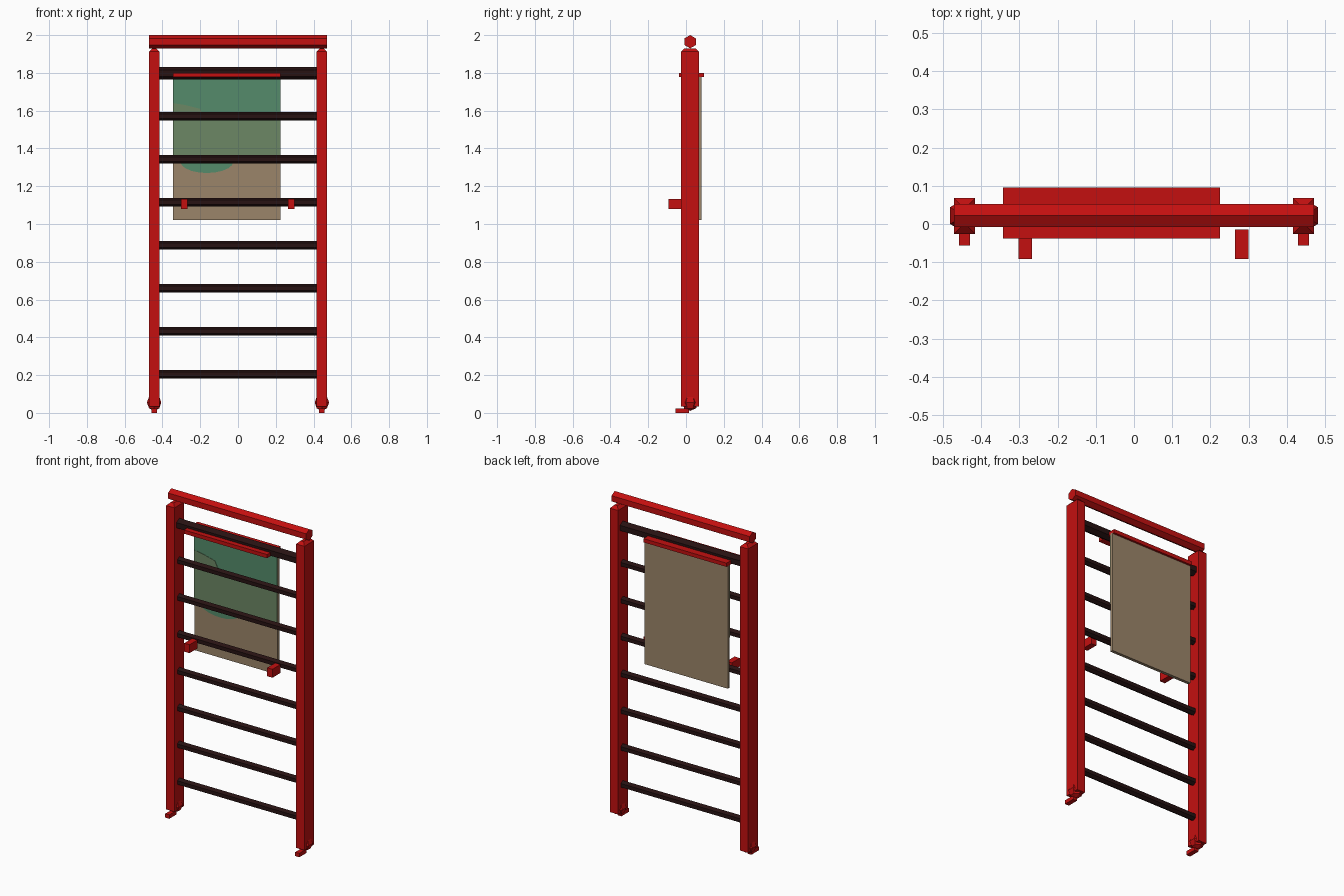
import bpy, bmesh, math
from mathutils import Matrix, Vector

cube = bpy.data.objects.get("Cube")
if cube:
    bpy.data.objects.remove(cube, do_unlink=True)


def material(name, rgb):
    m = bpy.data.materials.new(name)
    m.use_nodes = True
    m.diffuse_color = (*rgb, 1)
    m.node_tree.nodes["Principled BSDF"].inputs["Base Color"].default_value = (*rgb, 1)
    return m


RED = material("frame red", (0.55, 0.005, 0.005))
DARK = material("dark rung", (0.02, 0.006, 0.006))
BEIGE = material("sand beige", (0.33, 0.235, 0.143))
GREEN = material("sea green", (0.09, 0.26, 0.145))
OLIVE = material("moss green", (0.15, 0.245, 0.13))
MID_Y = 0.022


def finish(name, bm, mat):
    bmesh.ops.recalc_face_normals(bm, faces=bm.faces)
    mesh = bpy.data.meshes.new(name)
    bm.to_mesh(mesh)
    bm.free()
    mesh.materials.append(mat)
    ob = bpy.data.objects.new(name, mesh)
    bpy.context.collection.objects.link(ob)
    return ob


def box(name, low, high, mat, chamfer=0):
    low, high = Vector(low), Vector(high)
    bm = bmesh.new()
    bmesh.ops.create_cube(bm, size=1)
    for v in bm.verts:
        v.co = (low + high) / 2 + v.co * (high - low)
    if chamfer:
        # soften only the edges around the top
        top = [e for e in bm.edges if all(v.co.z > high.z - 0.001 for v in e.verts)]
        bmesh.ops.bevel(bm, geom=top, offset=chamfer, segments=1, affect='EDGES')
    return finish(name, bm, mat)


def bar(name, half, radius, z, mat):
    # six-sided bar lying along x, with a corner at the top
    bm = bmesh.new()
    turn = Matrix.Translation((0, MID_Y, z)) @ Matrix.Rotation(math.pi / 2, 4, 'Y')
    bmesh.ops.create_cone(bm, cap_ends=True, segments=6, radius1=radius,
                          radius2=radius, depth=2 * half, matrix=turn)
    # make sure the corner, not a flat, points up
    if max(v.co.z for v in bm.verts) < z + radius * 0.95:
        bmesh.ops.rotate(bm, verts=bm.verts, cent=(0, MID_Y, z),
                         matrix=Matrix.Rotation(math.pi / 6, 3, 'X'))
    return finish(name, bm, mat)


def plate(name, outline, y, mat):
    # painted area on the front of the panel, outline in x and z
    bm = bmesh.new()
    face = bm.faces.new([bm.verts.new((x, y, z)) for x, z in outline])
    out = bmesh.ops.extrude_face_region(bm, geom=[face])
    for v in out["geom"]:
        if isinstance(v, bmesh.types.BMVert):
            v.co.y += 0.002
    return finish(name, bm, mat)


# Side posts with their feet
for side, label in ((1, "left"), (-1, "right")):
    x = side * 0.444
    box(label + "_post", (x - 0.028, -0.026, 0.035), (x + 0.028, 0.068, 1.93), RED, 0.018)
    box(label + "_foot_tab", (x - 0.014, -0.056, 0), (x + 0.014, 0.016, 0.024), RED)
    bm = bmesh.new()
    bmesh.ops.create_uvsphere(bm, u_segments=6, v_segments=4, radius=0.044,
                              matrix=Matrix.Translation((x, MID_Y, 0.055)))
    finish(label + "_foot_bulb", bm, RED)

# Top rail and rungs
bar("top_rail", 0.472, 0.035, 1.965, RED)
for i in range(8):
    bar(f"rung_{i + 1}", 0.42, 0.033 if i == 7 else 0.023, 0.205 + i * 0.2275, DARK)

# Hooks on the fifth rung
for label, x in (("left", 0.282), ("right", -0.285)):
    box(label + "_hook", (x - 0.018, -0.092, 1.08), (x + 0.018, -0.014, 1.132), RED)

# Hanging panel and its hanger
LEFT, RIGHT = -0.343, 0.225
box("hanger", (LEFT, -0.038, 1.777), (RIGHT, 0.095, 1.8), RED)
box("panel", (LEFT, 0.063, 1.02), (RIGHT, 0.082, 1.785), BEIGE)

# Painted landscape on the panel front
plate("upper_paint", [(LEFT, 1.57), (RIGHT, 1.57), (RIGHT, 1.777), (LEFT, 1.777)], 0.061, GREEN)
plate("middle_paint", [(LEFT, 1.33), (RIGHT, 1.33), (RIGHT, 1.57), (LEFT, 1.57)], 0.061, OLIVE)
plate("hill_paint", [(LEFT, 1.57), (-0.18, 1.57), (-0.2, 1.61), (-0.28, 1.63), (LEFT, 1.64)],
      0.059, OLIVE)
arc = [math.pi * i / 10 for i in range(11)]
plate("pond_paint", [(-0.165 + 0.14 * math.cos(a), 1.33 - 0.06 * math.sin(a)) for a in arc],
      0.059, GREEN)
